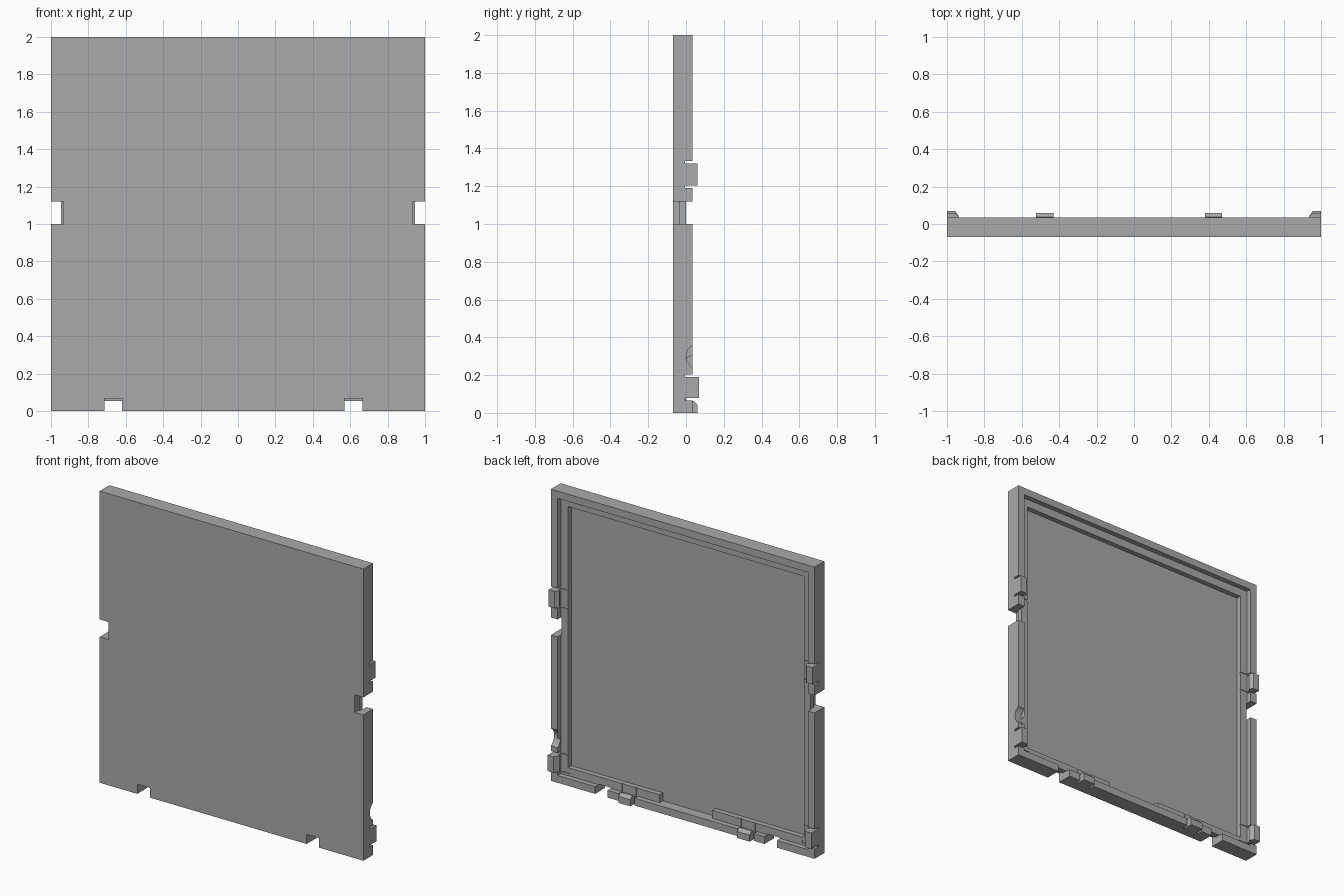
import bpy, bmesh
from mathutils import Vector

cube = bpy.data.objects.get("Cube")
if cube:
    bpy.data.objects.remove(cube, do_unlink=True)

grey = bpy.data.materials.new("plain grey")
grey.use_nodes = True
GREY = (0.4, 0.4, 0.4, 1)
grey.diffuse_color = GREY
grey.node_tree.nodes["Principled BSDF"].inputs["Base Color"].default_value = GREY

RIM, LEDGE = 0.05, 0.105               # inset from the outer edge
FRONT, FLOOR, STEP, BACK = -0.07, -0.035, 0.0, 0.035
GAP = 0.014


def edge_point(side, d, y, along):
    """Point inset d from the left, right or bottom edge."""
    if side == "bottom":
        return Vector((along, y, d))
    return Vector(((1 - d) * (1 if side == "left" else -1), y, along))


def prism(name, side, profile, a, b):
    """Extrude an (inset, y) profile along one edge."""
    bm = bmesh.new()
    ends = [[bm.verts.new(edge_point(side, d, y, t)) for d, y in profile] for t in (a, b)]
    n = len(profile)
    bm.faces.new(ends[0])
    bm.faces.new(ends[1][::-1])
    for i in range(n):
        j = (i + 1) % n
        bm.faces.new((ends[0][i], ends[1][i], ends[1][j], ends[0][j]))
    bmesh.ops.recalc_face_normals(bm, faces=bm.faces)
    mesh = bpy.data.meshes.new(name)
    bm.to_mesh(mesh)
    bm.free()
    mesh.materials.append(grey)
    obj = bpy.data.objects.new(name, mesh)
    bpy.context.collection.objects.link(obj)
    return obj


def bar(name, side, d0, d1, y0, y1, a, b):
    return prism(name, side, [(d0, y0), (d1, y0), (d1, y1), (d0, y1)], a, b)


def cut(cutter):
    mod = panel.modifiers.new("cut", "BOOLEAN")
    mod.operation = "DIFFERENCE"
    mod.solver = "EXACT"
    mod.object = cutter
    bpy.context.view_layer.objects.active = panel
    bpy.ops.object.modifier_apply(modifier=mod.name)
    bpy.data.objects.remove(cutter, do_unlink=True)


# Panel with a stepped recess in the back
panel = bar("panel", "bottom", 0, 2, FRONT, BACK, -1, 1)
cut(bar("step_cutter", "bottom", RIM, 2 - RIM, STEP, 0.2, RIM - 1, 1 - RIM))
cut(bar("floor_cutter", "bottom", LEDGE, 2 - LEDGE, FLOOR, 0.2, LEDGE - 1, 1 - LEDGE))
# Break in the middle of the bottom ledge
cut(bar("ledge_cutter", "bottom", RIM, 0.15, FLOOR, 0.2, -0.2, 0.2))

# Notches, deeper on the front than on the back
notches = [("left", 1.0, 1.12), ("right", 1.0, 1.12),
           ("bottom", -0.715, -0.62), ("bottom", 0.57, 0.665)]
for side, a, b in notches:
    cut(prism("notch_cutter", side, [(-0.1, -0.2), (0.066, -0.2), (0.066, FLOOR),
                                     (0.054, FLOOR), (0.054, 0.2), (-0.1, 0.2)], a, b))

# Snap clips, each with a relief gap on both sides
clips = [("left", 1.205, 1.32, 0.06), ("right", 1.205, 1.32, 0.06),
         ("left", 0.08, 0.19, 0.07), ("right", 0.08, 0.19, 0.07),
         ("bottom", -0.525, -0.43, 0.06), ("bottom", 0.38, 0.47, 0.06)]
for i, (side, a, b, top) in enumerate(clips):
    for start in (a - GAP, b):
        cut(bar("gap_cutter", side, -0.1, 0.12, -0.005, 0.2, start, start + GAP))
    prism(f"{side}_clip_{i + 1}", side,
          [(0, BACK), (0, top), (0.045, top), (0.065, 0.037), (RIM, 0.02), (RIM, BACK)], a, b)

# Round finger scoop in the left rim
bpy.ops.mesh.primitive_cylinder_add(vertices=48, radius=0.069, depth=0.1,
                                    location=(1, 0.07, 0.3), rotation=(0, 1.5708, 0))
cut(bpy.context.object)
